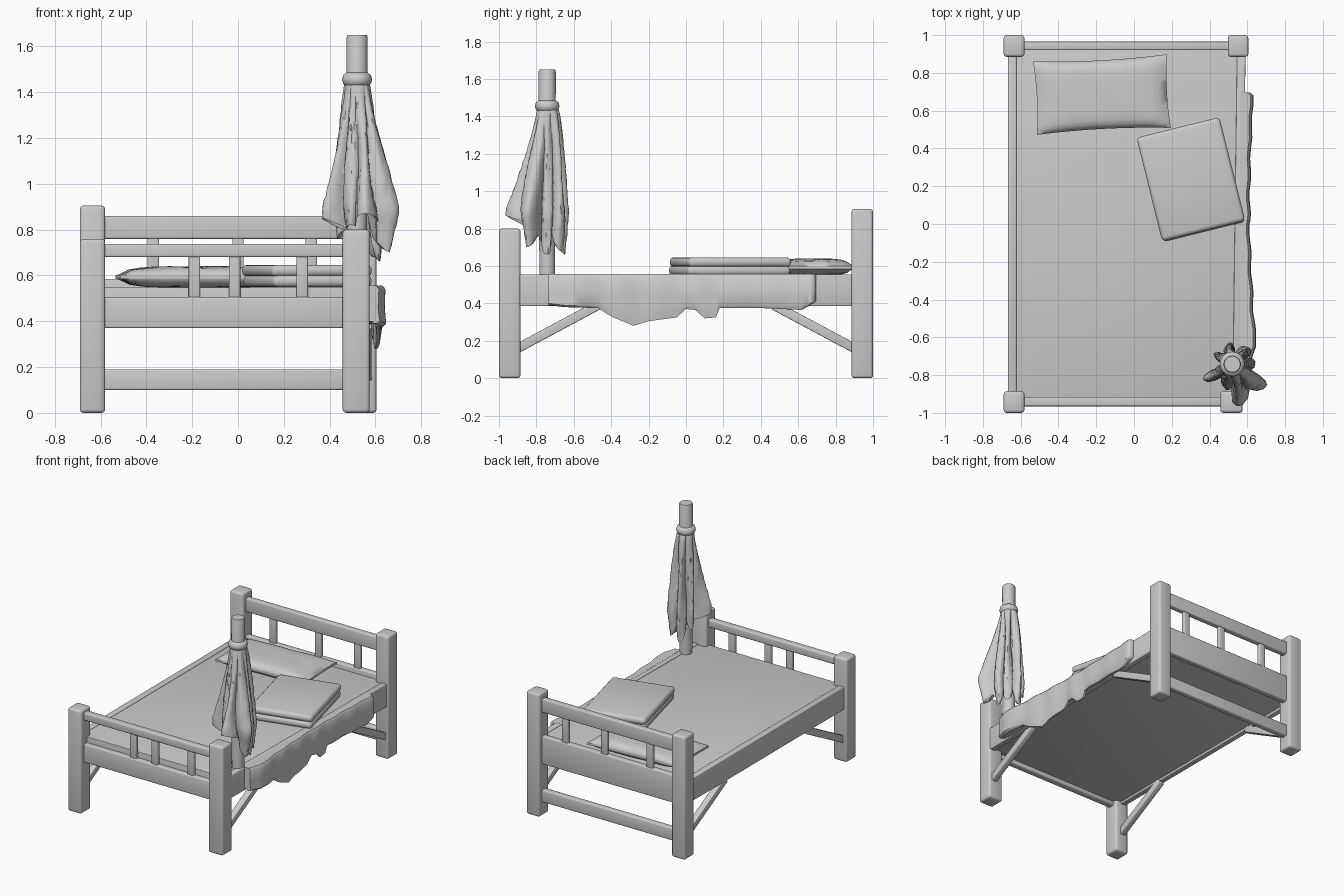
import bpy, bmesh, math, random
from math import radians, sin, cos, pi
from mathutils import Vector, Matrix

random.seed(4)
cube = bpy.data.objects.get("Cube")
if cube:
    bpy.data.objects.remove(cube, do_unlink=True)

grey = bpy.data.materials.new("plain_grey")
grey.use_nodes = True
grey.diffuse_color = (0.6, 0.6, 0.6, 1)
grey.node_tree.nodes["Principled BSDF"].inputs["Base Color"].default_value = (0.6, 0.6, 0.6, 1)


def finish(name, bm, angle=40):
    bmesh.ops.recalc_face_normals(bm, faces=bm.faces)
    mesh = bpy.data.meshes.new(name)
    bm.to_mesh(mesh)
    bm.free()
    mesh.materials.append(grey)
    obj = bpy.data.objects.new(name, mesh)
    bpy.context.collection.objects.link(obj)
    bpy.ops.object.select_all(action='DESELECT')
    obj.select_set(True)
    bpy.context.view_layer.objects.active = obj
    bpy.ops.object.shade_smooth_by_angle(angle=radians(angle))
    return obj


def box(name, x, y, z, bevel=0.008, turn=None):
    """Bevelled box spanning the three (low, high) ranges."""
    bm = bmesh.new()
    bmesh.ops.create_cube(bm, size=1)
    for v in bm.verts:
        v.co = [lo + (c + 0.5) * (hi - lo) for c, (lo, hi) in zip(v.co, (x, y, z))]
    bmesh.ops.bevel(bm, geom=bm.edges[:], offset=bevel, segments=3, profile=0.5, affect='EDGES')
    if turn:
        bm.transform(turn)
    return finish(name, bm)


def beam(name, a, b, width, height, bevel=0.006):
    """Bevelled bar running between two points."""
    a, b = Vector(a), Vector(b)
    d = b - a
    side = d.cross(Vector((0, 0, 1))).normalized()
    up = side.cross(d).normalized()
    turn = Matrix((side, d.normalized(), up)).transposed().to_4x4()
    turn.translation = (a + b) / 2
    h = d.length / 2
    return box(name, (-width / 2, width / 2), (-h, h), (-height / 2, height / 2), bevel, turn)


def loft(name, rings, angle=40):
    """Skin closed rings of points and cap both ends."""
    bm = bmesh.new()
    rows = [[bm.verts.new(p) for p in ring] for ring in rings]
    n = len(rows[0])
    for low, high in zip(rows, rows[1:]):
        for i in range(n):
            j = (i + 1) % n
            bm.faces.new((low[i], low[j], high[j], high[i]))
    bm.faces.new(rows[0])
    bm.faces.new(rows[-1])
    return finish(name, bm, angle)


# Corner posts
box("front_right_post", (-0.69, -0.58), (-1, -0.885), (0, 0.76), 0.016)
box("front_left_post", (0.457, 0.575), (-1, -0.885), (0, 0.80), 0.016)
box("back_right_post", (-0.69, -0.58), (0.885, 1), (0, 0.905), 0.016)
box("back_left_post", (0.497, 0.605), (0.885, 1), (0, 0.905), 0.016)

# Footboard
foot, head = (-0.965, -0.915), (0.92, 0.965)
box("footboard_top_rail", (-0.60, 0.48), foot, (0.68, 0.737))
box("footboard_panel", (-0.60, 0.48), foot, (0.37, 0.505))
for x in (-0.19, -0.015, 0.28):
    box("footboard_bar", (x - 0.025, x + 0.025), (-0.955, -0.925), (0.49, 0.70), 0.006)

# Headboard
box("headboard_top_rail", (-0.60, 0.52), head, (0.76, 0.86))
box("headboard_panel", (-0.60, 0.52), head, (0.38, 0.585))
box("headboard_stretcher", (-0.60, 0.52), head, (0.10, 0.19))
for x in (-0.37, 0.0, 0.32):
    box("headboard_bar", (x - 0.025, x + 0.025), (0.927, 0.958), (0.57, 0.78), 0.006)

# Side rails, deck and diagonal braces
beam("right_side_rail", (-0.645, -0.9, 0.47), (-0.645, 0.9, 0.47), 0.045, 0.17)
beam("left_side_rail", (0.545, -0.9, 0.47), (0.568, 0.9, 0.47), 0.045, 0.17)
box("bed_deck", (-0.63, 0.55), (-0.93, 0.93), (0.40, 0.548), 0.004)
for side, x_front, x_back in (("right", -0.64, -0.64), ("left", 0.53, 0.56)):
    beam(side + "_front_brace", (x_front, -0.90, 0.16), (x_front, -0.47, 0.39), 0.045, 0.05)
    beam(side + "_back_brace", (x_back, 0.90, 0.16), (x_back, 0.47, 0.39), 0.045, 0.05)

# Pillow, pinched towards its seams
bm = bmesh.new()
bmesh.ops.create_cube(bm, size=2)
bmesh.ops.subdivide_edges(bm, edges=bm.edges[:], cuts=15, use_grid_fill=True)
for v in bm.verts:
    u, w, t = v.co
    puff = max(0, (1 - u ** 4) * (1 - w ** 4)) ** 0.5
    v.co = (u * 0.355 * (1 - 0.03 * (1 - w * w)),
            w * 0.195 * (1 - 0.07 * (1 - u * u)),
            t * (0.008 + 0.038 * puff) + 0.002 * sin(9 * u + 4 * w) * puff)
bm.transform(Matrix.Translation((-0.17, 0.685, 0.593)) @ Matrix.Rotation(radians(3), 4, 'Z'))
finish("pillow", bm, 60)

# Folded blanket in two layers joined by a rounded fold
place = Matrix.Translation((0.303, 0.235, 0.55)) @ Matrix.Rotation(radians(14), 4, 'Z')
box("blanket_lower_fold", (-0.222, 0.222), (-0.285, 0.28), (0, 0.05), 0.02, place)
box("blanket_upper_fold", (-0.228, 0.225), (-0.28, 0.285), (0.045, 0.096), 0.022, place)

# Cloth draped over the left rail: (y, outer x, hem height)
drape = [(-0.735, 0.615, 0.39), (-0.65, 0.65, 0.38), (-0.47, 0.635, 0.375), (-0.40, 0.63, 0.33),
         (-0.28, 0.625, 0.28), (-0.2, 0.62, 0.305), (-0.05, 0.615, 0.325), (0, 0.612, 0.37),
         (0.05, 0.615, 0.365), (0.1, 0.615, 0.32), (0.16, 0.615, 0.325), (0.18, 0.615, 0.375),
         (0.4, 0.62, 0.375), (0.62, 0.63, 0.365), (0.68, 0.63, 0.40), (0.7, 0.61, 0.42)]
rings = []
for (y0, x0, z0), (y1, x1, z1) in zip(drape, drape[1:]):
    for k in range(4):
        t = k / 4
        y, out, hem = y0 + (y1 - y0) * t, x0 + (x1 - x0) * t, z0 + (z1 - z0) * t
        out += 0.004 * sin(31 * y)
        lip = max(hem + 0.01, 0.39)
        rings.append([(0.56, y, 0.556), (out - 0.016, y, 0.556), (out - 0.003, y, 0.54),
                      (out - 0.006, y, 0.46), (out, y, lip), (out - 0.012, y, hem),
                      (out - 0.026, y, hem), (out - 0.03, y, lip), (0.565, y, lip)])
loft("draped_cloth", rings, 50)

# Parasol pole and collar
cx, cy = 0.52, -0.742


def ring(radius, z, n=32):
    return [(cx + radius * cos(2 * pi * i / n), cy + radius * sin(2 * pi * i / n), z) for i in range(n)]


loft("parasol_pole", [ring(r, z) for r, z in
                      ((0.042, 0.54), (0.044, 1.0), (0.046, 1.64), (0.042, 1.65))])
loft("parasol_collar", [ring(r, z) for r, z in ((0.046, 1.425), (0.06, 1.435), (0.066, 1.455),
                                               (0.06, 1.475), (0.046, 1.485))], 60)

# Closed parasol canopy, each fold: (angle, reach, hem height, flare)
folds = [(211, 0.172, 0.85, 1.3), (255, 0.14, 0.82, 1.0), (284, 0.225, 0.87, 1.2),
         (321, 0.215, 0.70, 1.1), (0, 0.12, 0.66, 0.8), (45, 0.125, 0.68, 0.6),
         (100, 0.115, 0.66, 0.5), (150, 0.11, 0.76, 0.6)]
SEG, ROWS = 120, 30


def fold_at(angle):
    """Strongest fold at an angle, with its weight."""
    best, weight = folds[0], 0
    for f in folds:
        gap = abs((angle - f[0] + 180) % 360 - 180)
        w = max(0, 1 - (gap / 24) ** 2)
        if w > weight:
            best, weight = f, w
    return best, weight


rings = []
for row in range(ROWS + 1):
    s = row / ROWS
    points = []
    for i in range(SEG):
        a = 360 * i / SEG
        (centre, reach, hem, flare), w = fold_at(a + 5 * sin(5 * s + i * 0.3))
        bottom = hem * w + 0.80 * (1 - w)
        z = 1.45 + (bottom - 1.45) * s
        spread = min(1, (1.45 - z) / 0.55) ** flare
        tuck = 1 - 0.3 * max(0, (0.86 - z) / 0.2)
        r = 0.052 + (reach - 0.052) * spread * w ** 0.7 * tuck
        r += random.uniform(-0.003, 0.003) * min(1, 3 * s)
        points.append((cx + r * cos(radians(a)), cy + r * sin(radians(a)), z))
    rings.append(points)
# Inner lining closing back to the pole
rings.append([(cx + (x - cx) * 0.8, cy + (y - cy) * 0.8, z + 0.015) for x, y, z in rings[-1]])
rings.append(ring(0.04, 0.95, SEG))
loft("parasol_canopy", rings, 45)
